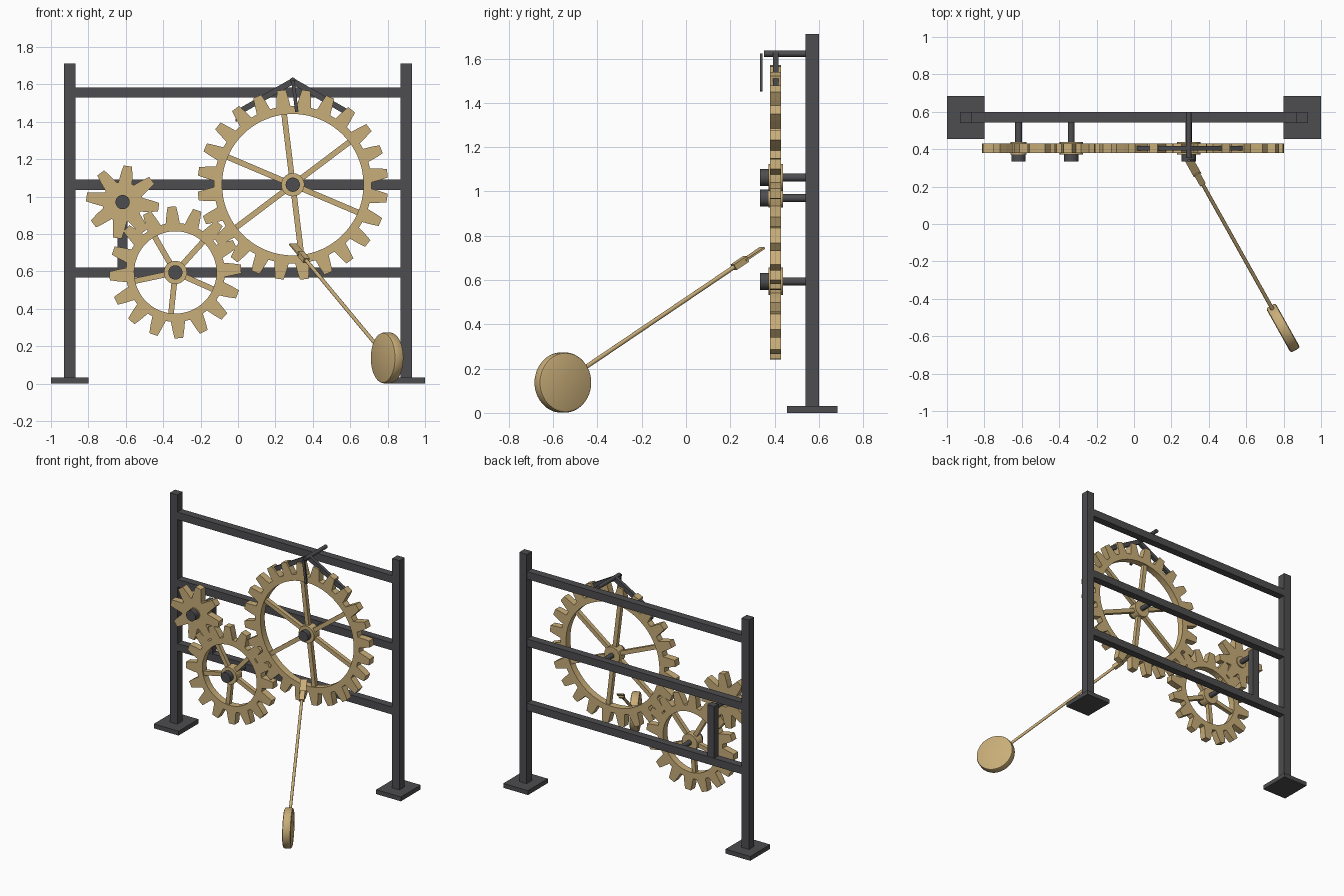
import bpy, bmesh
from math import cos, sin, pi, radians
from mathutils import Vector, Matrix

if "Cube" in bpy.data.objects:
    bpy.data.objects.remove(bpy.data.objects["Cube"])


def material(name, rgb):
    m = bpy.data.materials.new(name)
    m.diffuse_color = (*rgb, 1)
    m.use_nodes = True
    m.node_tree.nodes["Principled BSDF"].inputs["Base Color"].default_value = m.diffuse_color
    return m


DARK = material("dark_iron", (0.075, 0.075, 0.08))
BRASS = material("brass", (0.58, 0.42, 0.19))


def finish(name, bm, mat, smooth=False):
    bmesh.ops.recalc_face_normals(bm, faces=bm.faces)
    me = bpy.data.meshes.new(name)
    bm.to_mesh(me)
    bm.free()
    me.materials.append(mat)
    ob = bpy.data.objects.new(name, me)
    bpy.context.collection.objects.link(ob)
    if smooth:
        bpy.ops.object.select_all(action='DESELECT')
        bpy.context.view_layer.objects.active = ob
        ob.select_set(True)
        bpy.ops.object.shade_smooth_by_angle(angle=radians(30))
    return ob


def box(name, centre, size, mat, rot=Matrix.Identity(4)):
    bm = bmesh.new()
    m = Matrix.Translation(centre) @ rot @ Matrix.Diagonal((*size, 1))
    bmesh.ops.create_cube(bm, size=1, matrix=m)
    return finish(name, bm, mat)


def rod(name, a, b, r, mat, seg=32, bevel=0):
    a, b = Vector(a), Vector(b)
    d = b - a
    bm = bmesh.new()
    m = Matrix.Translation((a + b) / 2) @ d.to_track_quat('Z', 'Y').to_matrix().to_4x4()
    bmesh.ops.create_cone(bm, cap_ends=True, segments=seg, radius1=r, radius2=r,
                          depth=d.length, matrix=m)
    if bevel:
        rims = [e for e in bm.edges if any(len(f.verts) > 4 for f in e.link_faces)]
        bmesh.ops.bevel(bm, geom=rims, offset=bevel, segments=2, profile=0.5, affect='EDGES')
    return finish(name, bm, mat, True)


def gear_ring(name, cx, cz, n, phase, inner):
    """Toothed ring in the xz plane; all gears share one tooth size."""
    pitch = MODULE * n / 2
    root, tip = pitch - 1.25 * MODULE, pitch + MODULE
    hb, hp, ht = 0.038 / root, pi / (2 * n), 0.023 / tip
    tooth = [(-hb, root), (-hp, pitch), (-ht, tip), (ht, tip), (hp, pitch), (hb, root), (pi / n, root)]
    bm = bmesh.new()
    cols = []
    for i in range(n):
        for da, r in tooth:
            a = phase + 2 * pi * i / n + da
            cols.append([bm.verts.new((cx + q * cos(a), y, cz + q * sin(a)))
                         for q, y in ((r, GY - 0.025), (r, GY + 0.025),
                                      (inner, GY + 0.025), (inner, GY - 0.025))])
    for p, q in zip(cols, cols[1:] + cols[:1]):
        for k in range(4):
            bm.faces.new((p[k], q[k], q[(k + 1) % 4], p[(k + 1) % 4]))
    return finish(name, bm, BRASS)


MODULE, GY, FY = 0.0392, 0.405, 0.57   # tooth module, gear plane, frame plane

# Frame: posts, feet and cross rails
for side, s in (("left", -1), ("right", 1)):
    box(side + "_post", (0.9 * s, FY, 0.855), (0.06, 0.06, 1.71), DARK)
    box(side + "_foot", (0.9 * s, FY, 0.016), (0.2, 0.23, 0.032), DARK)
for name, z in (("lower", 0.594), ("middle", 1.063), ("upper", 1.556)):
    box(name + "_rail", (0, FY, z), (1.76, 0.055, 0.055), DARK)
box("small_gear_bracket", (-0.617, FY, 0.8), (0.055, 0.05, 0.4), DARK)

# Gear train: x, z, teeth, tooth phase, rim inner radius, hub radius, spokes
GEARS = {
    "large": (0.293, 1.063, 24, 6.9, 0.378, 0.062, 6, 37),
    "medium": (-0.335, 0.594, 16, 3.05, 0.22, 0.062, 5, 48),
    "small": (-0.617, 0.97, 8, -53.2, 0.018, 0.042, 0, 0),
}
for name, (x, z, n, phase, inner, hub, spokes, sp) in GEARS.items():
    gear_ring(name + "_gear", x, z, n, radians(phase), inner)
    rod(name + "_hub", (x, 0.372, z), (x, 0.438, z), hub, BRASS)
    rod(name + "_axle", (x, 0.36, z), (x, FY, z), 0.018, DARK, 24)
    rod(name + "_axle_cap", (x, 0.335, z), (x, 0.374, z), 0.038, DARK)
    for i in range(spokes):
        a = radians(sp + 360 * i / spokes)
        mid, length = (inner + hub) / 2, inner - hub + 0.03
        box(f"{name}_spoke_{i + 1}", (x + mid * cos(a), GY, z + mid * sin(a)),
            (length, 0.03, 0.03), BRASS, Matrix.Rotation(-a, 4, 'Y'))

# Escapement: arbor, two anchor arms with pallets, crutch
AX, AZ = 0.293, 1.622
rod("anchor_arbor", (AX, 0.352, AZ), (AX, 0.598, AZ), 0.014, DARK, 24)
for side, s in (("left", -1), ("right", 1)):
    bm = bmesh.new()
    outline = [(0, 1.635), (0.302, 1.462), (0.306, 1.4), (0.28, 1.408), (0.278, 1.44), (0, 1.598)]
    f = bm.faces.new([bm.verts.new((AX + s * px, GY - 0.012, pz)) for px, pz in outline])
    ext = bmesh.ops.extrude_face_region(bm, geom=[f])["geom"]
    bmesh.ops.translate(bm, vec=(0, 0.024, 0), verts=[v for v in ext if isinstance(v, bmesh.types.BMVert)])
    finish(side + "_anchor_arm", bm, DARK)
box("crutch", (AX + 0.011, 0.34, 1.537), (0.018, 0.012, 0.17), DARK, Matrix.Rotation(radians(-7), 4, 'Y'))

# Pendulum swung out to the front: spring strip, collar, rod, disc bob
TOP, BOB = Vector((0.293, 0.345, 0.745)), Vector((0.797, -0.556, 0.137))
d = (BOB - TOP).normalized()
side = Vector((-d.y, d.x, 0)).normalized()
rot = Matrix((side, d.cross(side), d)).transposed().to_4x4()
box("suspension_spring", TOP + d * 0.055, (0.045, 0.008, 0.11), BRASS, rot)
box("rod_collar", TOP + d * 0.135, (0.034, 0.028, 0.075), BRASS, rot)
rod("pendulum_rod", TOP + d * 0.1, BOB - d * 0.1, 0.01, BRASS, 16)
rod("pendulum_bob", BOB - side * 0.029, BOB + side * 0.029, 0.136, BRASS, 48, 0.012)
